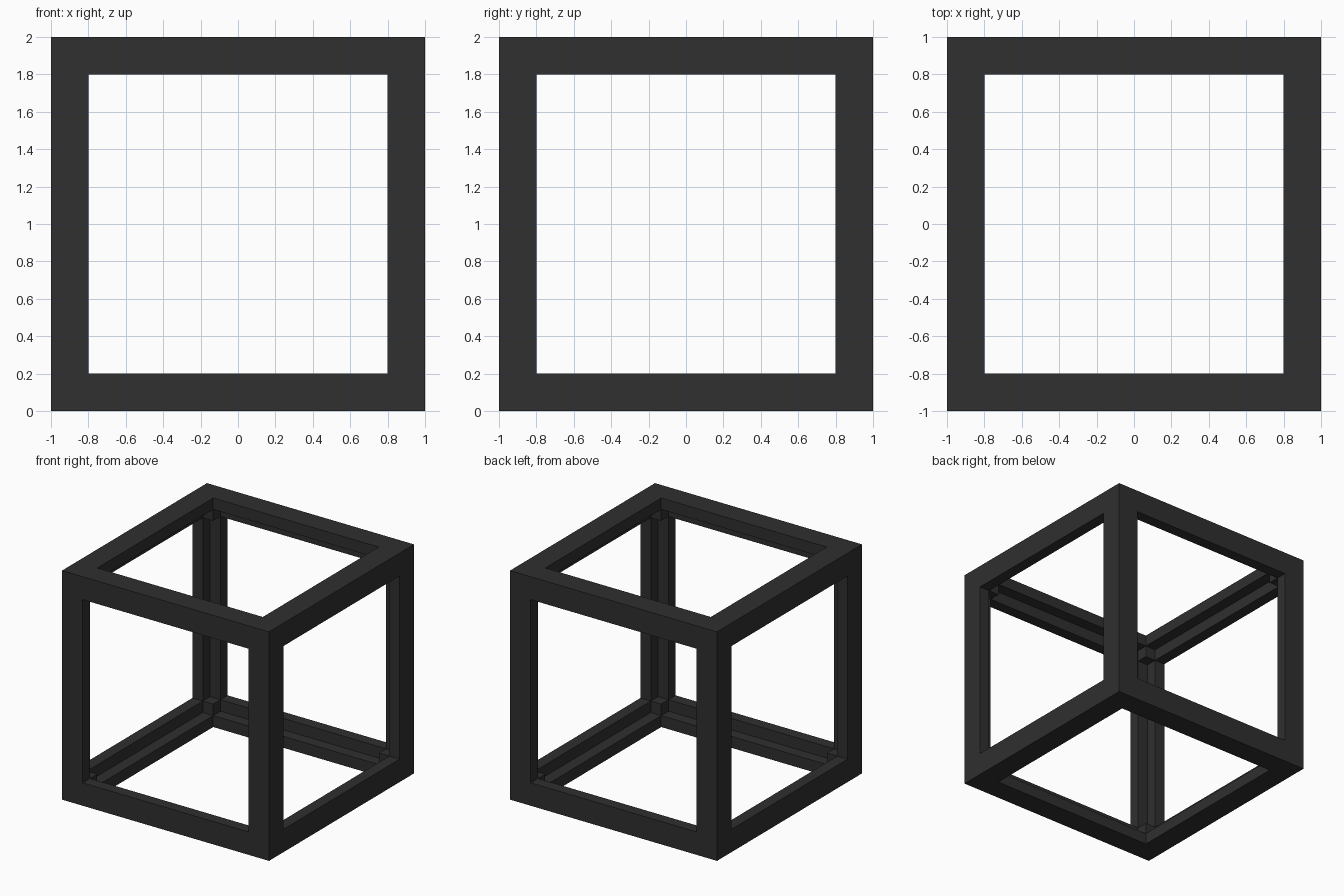
import bpy
import bmesh
from mathutils import Vector
from itertools import product

if "Cube" in bpy.data.objects:
    bpy.data.objects.remove(bpy.data.objects["Cube"])

OUT, INN, MID = 1.0, 0.8, 0.9   # outer face, window edge, inside wall of the angle beams

charcoal = bpy.data.materials.new("charcoal")
charcoal.diffuse_color = (0.029, 0.029, 0.029, 1)
charcoal.use_nodes = True
charcoal.node_tree.nodes["Principled BSDF"].inputs["Base Color"].default_value = charcoal.diffuse_color


def finish(name, bm):
    mesh = bpy.data.meshes.new(name)
    bm.to_mesh(mesh)
    bm.free()
    mesh.materials.append(charcoal)
    obj = bpy.data.objects.new(name, mesh)
    obj.location.z = 1.0
    bpy.context.collection.objects.link(obj)


# Angle beams: an L profile run between two corners, on all twelve edges
L_PROFILE = [(OUT, OUT), (INN, OUT), (INN, MID), (MID, MID), (MID, INN), (OUT, INN)]


def angle_beam(name, axis, su, sv):
    bm = bmesh.new()

    def ring(along):
        verts = []
        for u, v in L_PROFILE:
            p = Vector()
            p[axis], p[(axis + 1) % 3], p[(axis + 2) % 3] = along, su * u, sv * v
            verts.append(bm.verts.new(p))
        return verts

    a, b = ring(-INN), ring(INN)
    caps = [bm.faces.new(a), bm.faces.new(b)]
    for i in range(len(a)):
        j = (i + 1) % len(a)
        bm.faces.new((a[i], a[j], b[j], b[i]))
    bmesh.ops.recalc_face_normals(bm, faces=bm.faces[:])
    # the ends butt against the corner blocks, so they stay open
    bmesh.ops.delete(bm, geom=caps, context='FACES_ONLY')
    finish(name, bm)


for axis, label in enumerate(("width_beam", "depth_beam", "upright_beam")):
    for su, sv in product((-1, 1), repeat=2):
        angle_beam(label, axis, su, sv)

# Solid corner blocks
for signs in product((-1, 1), repeat=3):
    bm = bmesh.new()
    bmesh.ops.create_cube(bm, size=OUT - INN)
    bmesh.ops.translate(bm, verts=bm.verts[:], vec=Vector(signs) * (OUT + INN) / 2)
    finish("corner_block", bm)
